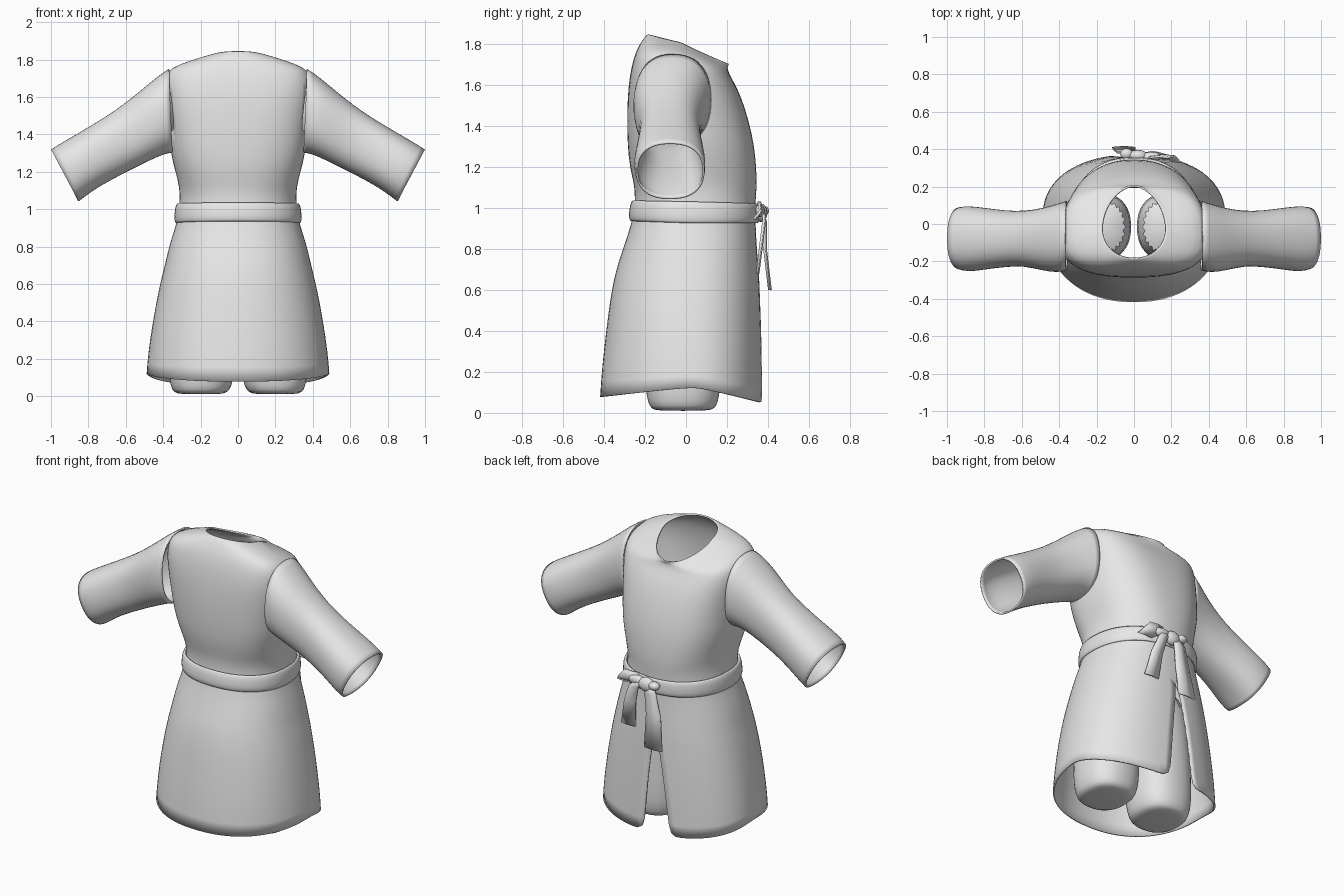
import bpy, bmesh, math
from mathutils import Vector

if "Cube" in bpy.data.objects:
    bpy.data.objects.remove(bpy.data.objects["Cube"])

cloth = bpy.data.materials.new("plain_grey_cloth")
cloth.diffuse_color = (0.8, 0.8, 0.8, 1)
cloth.use_nodes = True
cloth.node_tree.nodes["Principled BSDF"].inputs["Base Color"].default_value = cloth.diffuse_color
N = 40


def finish(name, bm, thick=0.0, mirror=False, subdiv=1, angle=50):
    me = bpy.data.meshes.new(name)
    bm.to_mesh(me)
    bm.free()
    ob = bpy.data.objects.new(name, me)
    bpy.context.collection.objects.link(ob)
    me.materials.append(cloth)
    if mirror:
        ob.modifiers.new("mirror", 'MIRROR').use_mirror_merge = False
    if subdiv:
        ob.modifiers.new("soften", 'SUBSURF').levels = subdiv
        ob.modifiers["soften"].render_levels = subdiv
    if thick:
        s = ob.modifiers.new("thickness", 'SOLIDIFY')
        s.thickness, s.offset = thick, -1
    bpy.ops.object.select_all(action='DESELECT')
    ob.select_set(True)
    bpy.context.view_layer.objects.active = ob
    bpy.ops.object.shade_smooth_by_angle(angle=math.radians(angle))
    return ob


def loft(rings, caps=False):
    """Skin a list of rings; duplicate end points are welded into closed loops."""
    bm = bmesh.new()
    rows = [[bm.verts.new(p) for p in r] for r in rings]
    for a, b in zip(rows, rows[1:]):
        for j in range(len(a) - 1):
            bm.faces.new((a[j], b[j], b[j + 1], a[j + 1]))
    if caps:
        bm.faces.new(rows[0][:-1])
        bm.faces.new(rows[-1][-2::-1])
    bmesh.ops.remove_doubles(bm, verts=bm.verts, dist=0.0005)
    return bm


def spow(v, p):
    return math.copysign(abs(v) ** p, v)


def body_ring(z, hx, yb, yf, cy, p=0.9, zf=None, zb=None, slit=None, pf=None):
    """Rounded section from the front round; zf / zb are heights at front and back."""
    zf, zb = z if zf is None else zf, z if zb is None else zb
    t0, t1 = 0.0, 2 * math.pi
    if slit:
        t0 = math.asin(spow(slit[1] / hx, 1 / p))
        t1 += math.asin(spow(slit[0] / hx, 1 / p))
    pts = []
    for i in range(N + 1):
        t = t0 + (t1 - t0) * i / N
        c, s = math.cos(t), math.sin(t)
        q = pf if pf and c > 0 else p
        depth = abs(c) ** q
        y = cy + depth * ((yf - cy) if c > 0 else (yb - cy))
        zz = z + abs(c) * ((zf - z) if c > 0 else (zb - z))
        pts.append((hx * spow(s, q), y, zz))
    return pts


# Robe: flared skirt with front slit, waist, chest, shoulders and neckline
R = body_ring
robe = loft([
    R(.125, .49, -.42, .372, .04, zf=.05, zb=.078, slit=(-.14, .04)),
    R(.23, .482, -.41, .37, .04, zf=.19, slit=(-.125, .03)),
    R(.40, .457, -.39, .367, .03, slit=(-.095, .012)),
    R(.56, .427, -.37, .36, .03, slit=(-.065, -.005)),
    R(.66, .403, -.35, .357, .03, slit=(-.045, -.02)),
    R(.72, .388, -.335, .352, .03),
    R(.82, .365, -.30, .345, .02),
    R(.92, .33, -.268, .34, .02),
    R(1.0, .315, -.25, .338, .02),
    R(1.07, .313, -.25, .343, .01),
    R(1.12, .315, -.255, .346, .0, .85),
    R(1.2, .335, -.275, .343, -.02, .82),
    R(1.3, .362, -.285, .334, -.04, .8),
    R(1.42, .37, -.288, .308, -.06, .76),
    R(1.54, .383, -.285, .27, -.07, .72),
    R(1.64, .39, -.275, .235, -.08, .68, zf=1.61),
    R(1.71, .386, -.258, .212, -.08, .68, zf=1.65, zb=1.72),
    R(1.752, .365, -.24, .205, -.08, .72, zf=1.672, zb=1.77),
    R(1.785, .27, -.215, .203, -.06, .82, zf=1.683, zb=1.815),
    R(1.803, .19, -.195, .207, -.03, .95, zf=1.693, zb=1.84, pf=1.1),
    R(1.805, .17, -.185, .21, -.02, .95, zf=1.70, zb=1.845, pf=1.1),
])
# Armholes, hidden beneath the sleeves
holes = []
for f in robe.faces:
    m = f.calc_center_median()
    if abs(m.x) > .33 and ((m.y + .075) / .13) ** 2 + ((m.z - 1.53) / .17) ** 2 < 1:
        holes.append(f)
bmesh.ops.delete(robe, geom=holes, context='FACES')
finish("robe", robe, .01)

# Sleeves: top point, bottom point, back and front extents
rings = []
for xt, zt, xb, zb, yb, yf in [
        (.37, 1.752, .35, 1.30, -.25, .125),
        (.43, 1.712, .39, 1.295, -.262, .11),
        (.52, 1.635, .46, 1.265, -.25, .085),
        (.62, 1.555, .56, 1.215, -.225, .07),
        (.72, 1.487, .65, 1.17, -.23, .072),
        (.85, 1.41, .75, 1.115, -.245, .088),
        (.95, 1.352, .82, 1.065, -.258, .098),
        (1.0, 1.32, .852, 1.04, -.245, .092)]:
    ring = []
    for i in range(25):
        t = 2 * math.pi * i / 24
        c, s = spow(math.cos(t), .85), spow(math.sin(t), .85)
        ring.append(((xt + xb) / 2 + c * (xt - xb) / 2,
                     (yb + yf) / 2 + s * (yf - yb) / 2,
                     (zt + zb) / 2 + c * (zt - zb) / 2))
    rings.append(ring)
finish("sleeves", loft(rings), .01, mirror=True)

# Belt band round the waist
finish("belt", loft([
    R(.925, .334, -.272, .352, .02, zb=.935),
    R(.94, .342, -.28, .36, .02, zb=.95),
    R(.98, .34, -.278, .36, .02, zb=.985),
    R(1.015, .336, -.272, .358, .02, zf=1.01, zb=1.02),
    R(1.03, .326, -.262, .35, .02, zf=1.02, zb=1.035)]), .012)

# Trouser legs with rounded, closed ends
rings = []
for z, cx, rx, ry in [(.01, .2, .11, .125), (.02, .2, .145, .155), (.05, .197, .163, .172),
                      (.12, .196, .178, .184), (.25, .195, .18, .186), (.55, .185, .172, .182),
                      (.85, .165, .145, .17)]:
    rings.append([(cx + rx * spow(math.sin(2 * math.pi * i / 24), .85),
                   -.015 + ry * spow(math.cos(2 * math.pi * i / 24), .85), z) for i in range(25)])
finish("trouser_legs", loft(rings, True), mirror=True)


# Knot and its loose ends
def ribbon(name, path):
    """Flat strip through (x, y, z, half_width) points."""
    bm = loft([[(x - w, y, z), (x, y + .006, z), (x + w, y, z)] for x, y, z, w in path])
    bmesh.ops.recalc_face_normals(bm, faces=bm.faces)
    return finish(name, bm, .012, subdiv=0)


ribbon("belt_tail_long", [(.0, .375, .99, .03), (-.02, .388, .93, .04),
                          (-.04, .388, .80, .05), (-.055, .412, .60, .062)])
ribbon("belt_tail_short", [(.06, .372, 1.0, .025), (.10, .385, .95, .032),
                           (.135, .372, .84, .04), (.16, .352, .68, .05)])
ribbon("belt_fold", [(.20, .335, .94, .05), (.16, .367, .98, .06), (.13, .36, 1.03, .05)])
for name, pos, size in [("belt_knot", (.02, .365, .975), (.055, .032, .045)),
                        ("knot_loop_left", (-.04, .375, .985), (.035, .03, .025)),
                        ("knot_loop_right", (.09, .36, .985), (.06, .025, .03))]:
    bm = bmesh.new()
    bmesh.ops.create_uvsphere(bm, u_segments=12, v_segments=8, radius=1)
    for v in bm.verts:
        v.co = Vector(pos) + Vector((v.co.x * size[0], v.co.y * size[1], v.co.z * size[2]))
    finish(name, bm, subdiv=0)
